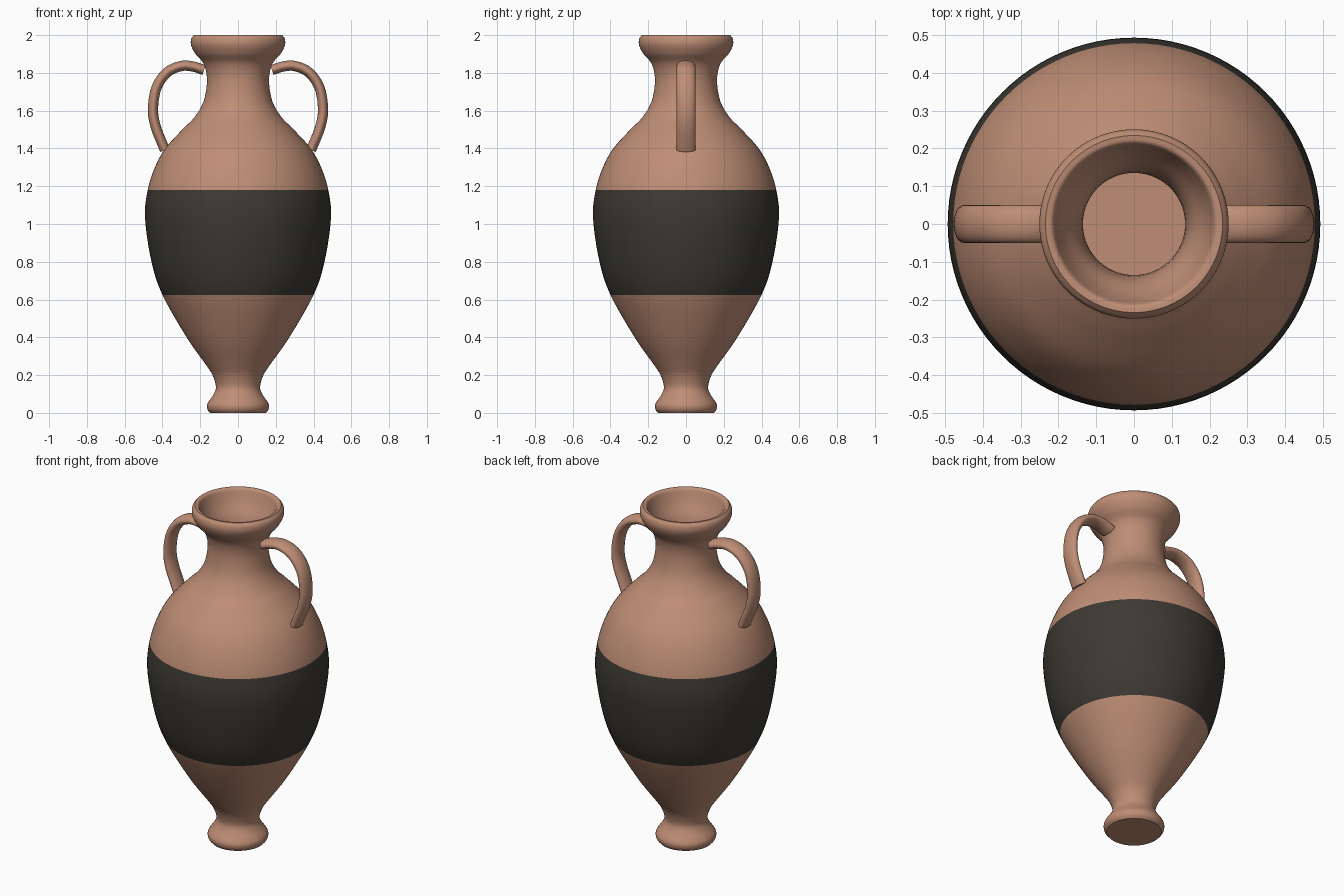
import bpy, bmesh, math
from mathutils import Vector

cube = bpy.data.objects.get("Cube")
if cube:
    bpy.data.objects.remove(cube, do_unlink=True)


def material(name, rgb):
    m = bpy.data.materials.new(name)
    m.use_nodes = True
    m.diffuse_color = (*rgb, 1)
    m.node_tree.nodes["Principled BSDF"].inputs["Base Color"].default_value = (*rgb, 1)
    return m


clay = material("terracotta clay", (0.52, 0.27, 0.18))
slip = material("dark slip", (0.047, 0.042, 0.034))


def smooth_path(points, steps):
    """Catmull-Rom curve through 2D points."""
    pts = [Vector(p) for p in points]
    pts = [2 * pts[0] - pts[1]] + pts + [2 * pts[-1] - pts[-2]]
    out = []
    for a, b, c, d in zip(pts, pts[1:], pts[2:], pts[3:]):
        for i in range(steps):
            t = i / steps
            out.append(0.5 * (2 * b + (c - a) * t + (2 * a - 5 * b + 4 * c - d) * t ** 2
                              + (3 * b - a - 3 * c + d) * t ** 3))
    return out + [pts[-2]]


def loft(name, rings, mats):
    """Skin closed rings of points and cap both ends."""
    bm = bmesh.new()
    loops = [[bm.verts.new(p) for p in ring] for ring in rings]
    n = len(loops[0])
    for a, b in zip(loops, loops[1:]):
        for i in range(n):
            j = (i + 1) % n
            bm.faces.new((a[i], a[j], b[j], b[i]))
    bm.faces.new(loops[0])
    bm.faces.new(loops[-1])
    bmesh.ops.recalc_face_normals(bm, faces=bm.faces)
    mesh = bpy.data.meshes.new(name)
    bm.to_mesh(mesh)
    bm.free()
    obj = bpy.data.objects.new(name, mesh)
    bpy.context.collection.objects.link(obj)
    for m in mats:
        mesh.materials.append(m)
    bpy.ops.object.select_all(action="DESELECT")
    obj.select_set(True)
    bpy.context.view_layer.objects.active = obj
    bpy.ops.object.shade_smooth_by_angle(angle=math.radians(40))
    return obj


# Vase body: outer wall from foot to lip, then the hollow inside
BAND = (0.625, 1.18)
outer = [(0.148, 0), (0.162, 0.02), (0.161, 0.05), (0.128, 0.1), (0.117, 0.14),
         (0.135, 0.2), (0.17, 0.255), (0.272, 0.4), (0.4, BAND[0]), (0.458, 0.8),
         (0.492, 1.03), (0.478, BAND[1]), (0.44, 1.3), (0.385, 1.4), (0.295, 1.5),
         (0.235, 1.56), (0.19, 1.63), (0.17, 1.7), (0.165, 1.78), (0.183, 1.85),
         (0.225, 1.9), (0.248, 1.945), (0.248, 1.98), (0.234, 2)]
inner = [(0.234, 2), (0.215, 1.995), (0.203, 1.965), (0.185, 1.92), (0.15, 1.85),
         (0.137, 1.77), (0.142, 1.69), (0.2, 1.56), (0.35, 1.4), (0.45, 1.18),
         (0.46, 1.03), (0.37, 0.625), (0.17, 0.3)]
profile = smooth_path(outer, 5) + smooth_path(inner, 4)[1:]
SIDES = 96
angles = [2 * math.pi * i / SIDES for i in range(SIDES)]
body = loft("vase_body",
            [[(r * math.cos(a), r * math.sin(a), z) for a in angles] for r, z in profile],
            [clay, slip])

# Painted band on outward-facing walls only
for f in body.data.polygons:
    outward = f.normal.x * f.center.x + f.normal.y * f.center.y > 0
    if outward and BAND[0] < f.center.z < BAND[1]:
        f.material_index = 1

# Handles: flattened tubes looping from neck to shoulder
path = smooth_path([(0.18, 1.815), (0.24, 1.834), (0.302, 1.836), (0.376, 1.802),
                    (0.432, 1.72), (0.45, 1.605), (0.434, 1.51), (0.387, 1.392)], 6)
section = [2 * math.pi * i / 24 for i in range(24)]
for side, name in ((1, "left_handle"), (-1, "right_handle")):
    rings = []
    for i, p in enumerate(path):
        t = (path[min(i + 1, len(path) - 1)] - path[max(i - 1, 0)]).normalized()
        across = Vector((-t.y, t.x)) * 0.027
        centres = [(p + across * math.cos(a), 0.05 * math.sin(a)) for a in section]
        rings.append([(side * q.x, y, q.y) for q, y in centres])
    loft(name, rings, [clay])
